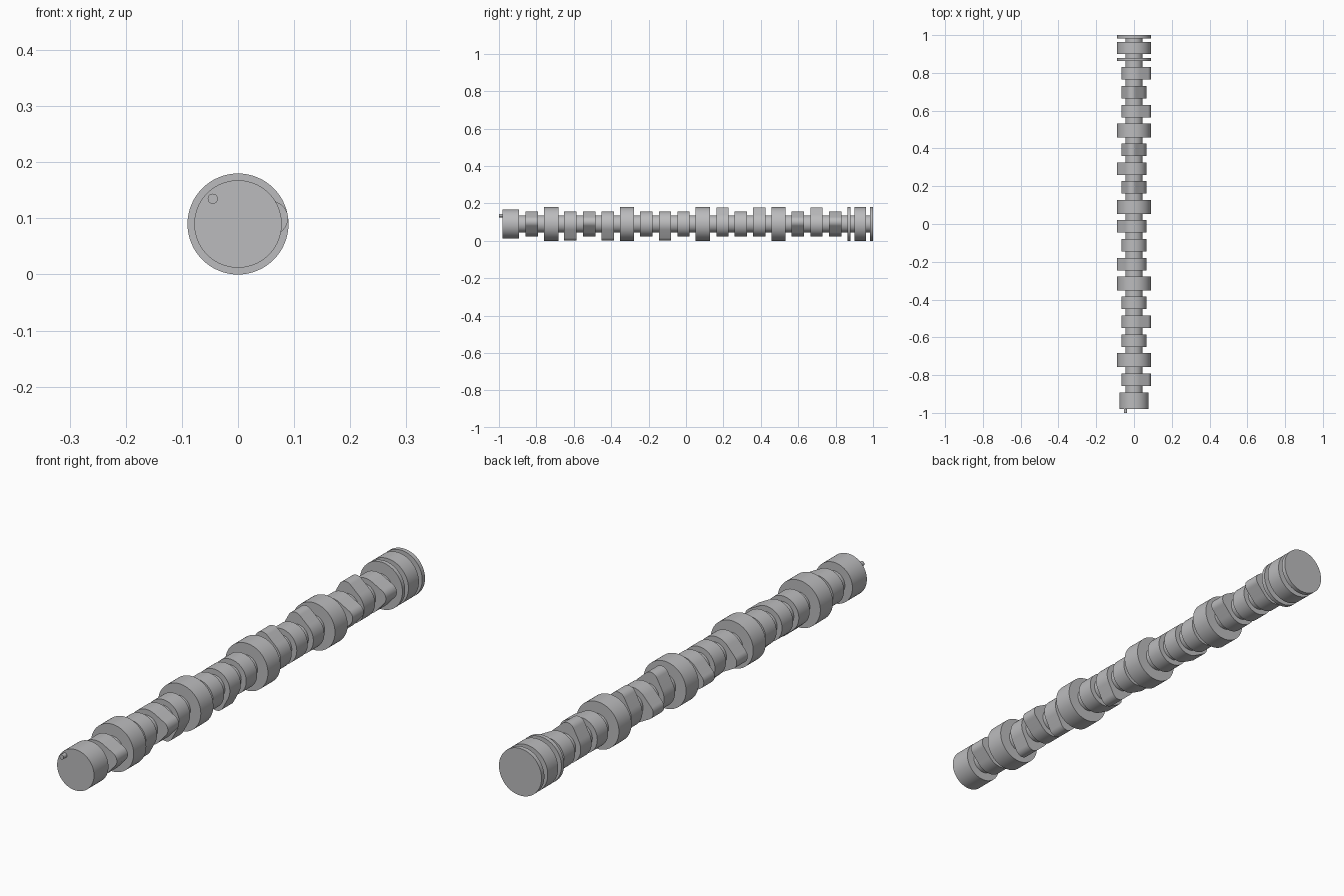
import bpy, bmesh, math

if "Cube" in bpy.data.objects:
    bpy.data.objects.remove(bpy.data.objects["Cube"])

steel = bpy.data.materials.new("steel_grey")
steel.diffuse_color = (0.5, 0.5, 0.51, 1)
steel.use_nodes = True
steel.node_tree.nodes["Principled BSDF"].inputs["Base Color"].default_value = steel.diffuse_color
AXIS_Z = 0.09


def extrude_profile(name, pts, y0, y1):
    """Close an (x, z) outline into a solid running along y."""
    bm = bmesh.new()
    front = [bm.verts.new((x, y0, z)) for x, z in pts]
    back = [bm.verts.new((x, y1, z)) for x, z in pts]
    bm.faces.new(front)
    bm.faces.new(back[::-1])
    n = len(pts)
    for i in range(n):
        j = (i + 1) % n
        bm.faces.new((front[j], front[i], back[i], back[j]))
    bmesh.ops.recalc_face_normals(bm, faces=bm.faces[:])
    mesh = bpy.data.meshes.new(name)
    bm.to_mesh(mesh)
    bm.free()
    mesh.materials.append(steel)
    obj = bpy.data.objects.new(name, mesh)
    bpy.context.collection.objects.link(obj)
    bpy.ops.object.select_all(action='DESELECT')
    obj.select_set(True)
    bpy.context.view_layer.objects.active = obj
    bpy.ops.object.shade_smooth_by_angle(angle=math.radians(30))
    return obj


def arc(cx, cz, r, a0, a1, n):
    return [(cx + r * math.cos(a0 + (a1 - a0) * i / n),
             cz + r * math.sin(a0 + (a1 - a0) * i / n)) for i in range(n + 1)]


def disc(name, r, y0, y1, x=0, z=AXIS_Z, n=64):
    return extrude_profile(name, arc(x, z, r, 0, math.tau, n)[:-1], y0, y1)


def lobe(name, y, degrees, base=0.067, nose=0.030, reach=0.060):
    """Base circle joined to a smaller nose circle by straight flanks."""
    d = math.radians(degrees)
    t = math.acos((base - nose) / reach)
    pts = arc(reach * math.cos(d), AXIS_Z + reach * math.sin(d), nose, d - t, d + t, 16)
    pts += arc(0, AXIS_Z, base, d + t, d + math.tau - t, 44)
    extrude_profile(name, pts, y - 0.033, y + 0.033)


# Core shaft
disc("shaft", 0.046, -0.90, 0.99)

# Front collar and its locating pin
disc("front_collar", 0.078, -0.98, -0.893)
disc("locating_pin", 0.009, -1.0, -0.97, x=-0.045, z=0.135, n=24)

# Bearing journals
for i, y in enumerate((-0.72, -0.315, 0.09, 0.495)):
    disc(f"journal_{i + 1}", 0.09, y - 0.038, y + 0.038)

# Rear journal between two thin flanges
disc("inner_flange", 0.09, 0.864, 0.88)
disc("rear_journal", 0.09, 0.90, 0.963)
disc("end_flange", 0.09, 0.983, 1.0)

# Cam lobes: three between each pair of journals, nose direction by quarter turn
PHASE = 10
RIGHT, UP, LEFT, DOWN = 0, 90, 180, 270
layout = [(-0.825, RIGHT),
          (-0.618, DOWN), (-0.517, RIGHT), (-0.418, DOWN),
          (-0.212, LEFT), (-0.112, DOWN), (-0.013, LEFT),
          (0.195, UP), (0.292, LEFT), (0.392, UP),
          (0.598, RIGHT), (0.698, UP), (0.798, RIGHT)]
for i, (y, direction) in enumerate(layout):
    lobe(f"cam_lobe_{i + 1}", y, direction + PHASE)
